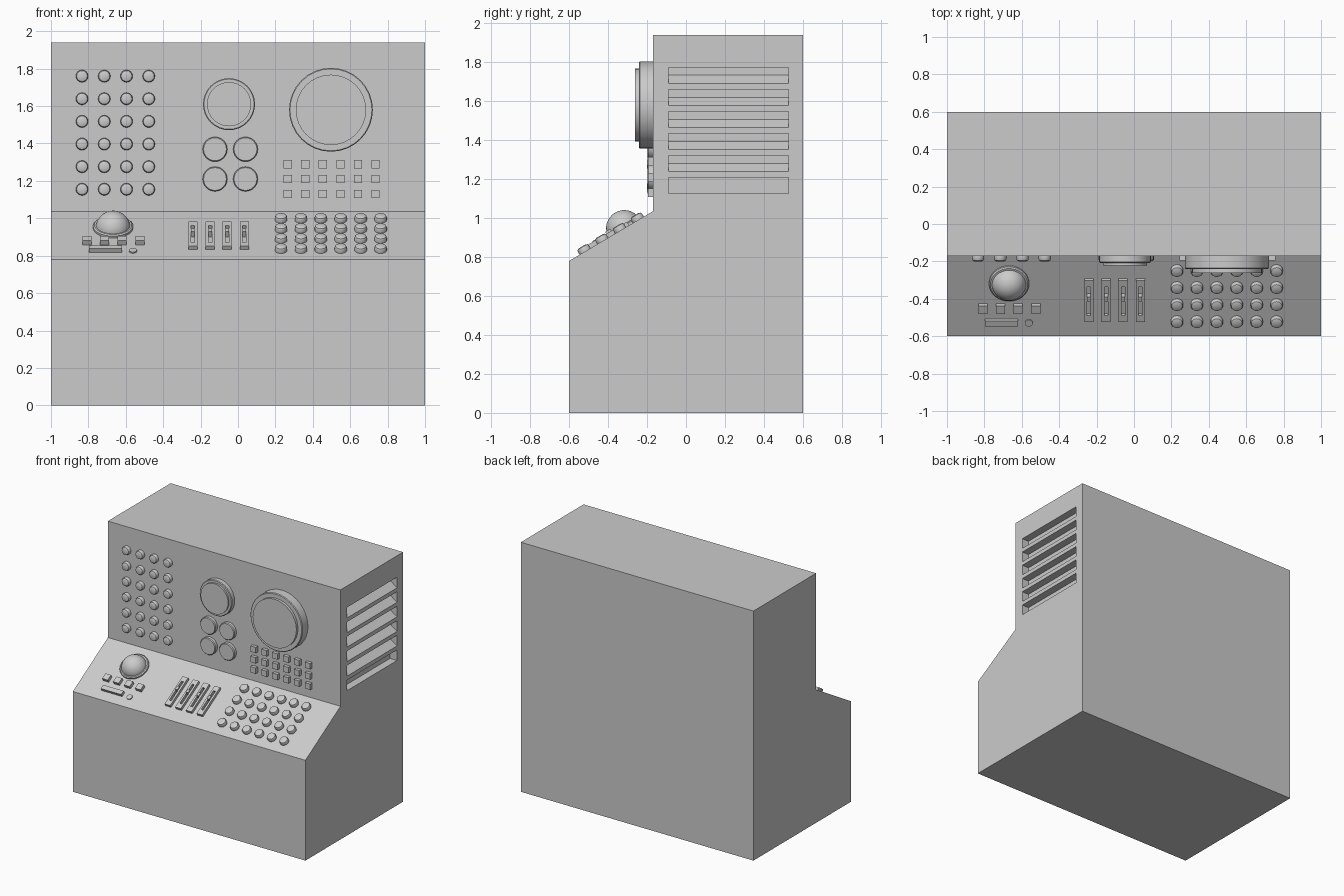
import bpy, bmesh, math
from mathutils import Matrix, Vector

if "Cube" in bpy.data.objects:
    bpy.data.objects.remove(bpy.data.objects["Cube"])

PANEL_Y, DESK_Y, DESK_Z, LIP_Z, TOP = -0.17, -0.6, 0.78, 1.035, 1.94
RISE = (LIP_Z - DESK_Z) / (PANEL_Y - DESK_Y)


def wall(x, z):
    """Frame on the upright panel, local z pointing out."""
    return Matrix.Translation((x, PANEL_Y, z)) @ Matrix.Rotation(math.pi / 2, 4, 'X')


def desk(x, y):
    """Frame on the sloping desk, local z pointing out."""
    z = DESK_Z + (y - DESK_Y) * RISE
    return Matrix.Translation((x, y, z)) @ Matrix.Rotation(math.atan(RISE), 4, 'X')


def finish(name, bm, smooth=False):
    bmesh.ops.recalc_face_normals(bm, faces=bm.faces[:])
    me = bpy.data.meshes.new(name)
    bm.to_mesh(me)
    bm.free()
    ob = bpy.data.objects.new(name, me)
    bpy.context.collection.objects.link(ob)
    if smooth:
        bpy.ops.object.select_all(action='DESELECT')
        bpy.context.view_layer.objects.active = ob
        ob.select_set(True)
        bpy.ops.object.shade_smooth_by_angle(angle=math.radians(35))
    return ob


def lathe(bm, frame, profile, n):
    """Stack rings of (radius, height) into a capped solid."""
    rings = [[bm.verts.new(frame @ Vector((r * math.cos(2 * math.pi * i / n),
                                           r * math.sin(2 * math.pi * i / n), h)))
              for i in range(n)] for r, h in profile]
    for a, b in zip(rings, rings[1:]):
        for i in range(n):
            bm.faces.new((a[i], a[(i + 1) % n], b[(i + 1) % n], b[i]))
    bm.faces.new(rings[0][::-1])
    bm.faces.new(rings[-1])


def box(bm, frame, sx, sy, h, cx=0, cy=0):
    m = frame @ Matrix.Translation((cx, cy, h / 2)) @ Matrix.Diagonal((sx, sy, h, 1))
    bmesh.ops.create_cube(bm, size=1, matrix=m)


def prism(bm, pts, to3d, a, b):
    """Extrude a closed 2D outline between a and b."""
    v = [[bm.verts.new(to3d(p, t)) for p in pts] for t in (a, b)]
    n = len(pts)
    for i in range(n):
        j = (i + 1) % n
        bm.faces.new((v[0][i], v[0][j], v[1][j], v[1][i]))
    bm.faces.new(v[0][::-1])
    bm.faces.new(v[1])


# Cabinet
bm = bmesh.new()
prism(bm, [(DESK_Y, 0), (0.6, 0), (0.6, TOP), (PANEL_Y, TOP), (PANEL_Y, LIP_Z), (DESK_Y, DESK_Z)],
      lambda p, t: (t, p[0], p[1]), -1, 1)
cabinet = finish("cabinet", bm)

# Vent slots on the right side: five with sloping sills, the lowest plain
bm = bmesh.new()
for i in range(6):
    z1 = 1.773 - i * 0.113
    z0 = z1 - 0.082
    back = z0 + (0.042 if i < 5 else 0)
    pts = [(1.02, z0), (1, z0), (0.94, back), (0.94, z1), (1.02, z1)]
    prism(bm, pts if i < 5 else pts[:1] + pts[2:], lambda p, t: (p[0], t, p[1]), -0.09, 0.525)
cutter = finish("vent_cutter", bm)
cutter.hide_render = True
cutter.hide_set(True)
mod = cabinet.modifiers.new("vents", 'BOOLEAN')
mod.operation, mod.solver, mod.object = 'DIFFERENCE', 'EXACT', cutter

# Round buttons on the upright panel and the desk
button = [(0.033, 0), (0.033, 0.018), (0.029, 0.026), (0.02, 0.03)]
bm = bmesh.new()
for c in range(4):
    for r in range(6):
        lathe(bm, wall(-0.834 + c * 0.119, 1.76 - r * 0.121), button, 16)
finish("panel_buttons", bm, True)
bm = bmesh.new()
for c in range(6):
    for r in range(4):
        lathe(bm, desk(0.23 + c * 0.1065, -0.245 - r * 0.091), button, 16)
finish("desk_buttons", bm, True)

# Dials: two large stepped ones and four small
bm = bmesh.new()
lathe(bm, wall(-0.048, 1.61), [(0.139, 0), (0.139, 0.033), (0.134, 0.038), (0.118, 0.038), (0.118, 0.052)], 32)
finish("medium_dial", bm, True)
bm = bmesh.new()
lathe(bm, wall(0.497, 1.58), [(0.224, 0), (0.224, 0.066), (0.219, 0.071), (0.188, 0.071), (0.188, 0.091)], 32)
finish("large_dial", bm, True)
bm = bmesh.new()
for x in (-0.123, 0.04):
    for z in (1.369, 1.21):
        lathe(bm, wall(x, z), [(0.066, 0), (0.066, 0.022), (0.061, 0.028)], 24)
finish("small_dials", bm, True)

# Square keys under the large dial
bm = bmesh.new()
for c in range(6):
    for r in range(3):
        box(bm, wall(0.267 + c * 0.0936, 1.29 - r * 0.08), 0.045, 0.045, 0.026)
finish("panel_keys", bm)

# Trackball and its collar
bm = bmesh.new()
lathe(bm, desk(-0.668, -0.315), [(0.107, 0), (0.107, 0.012), (0.1, 0.018)], 32)
finish("trackball_collar", bm, True)
bm = bmesh.new()
bmesh.ops.create_uvsphere(bm, u_segments=32, v_segments=16, radius=0.093, matrix=desk(-0.668, -0.317))
finish("trackball", bm, True)

# Keys, bar and small stud in front of the trackball
bm = bmesh.new()
for c in range(4):
    box(bm, desk(-0.808 + c * 0.0943, -0.447), 0.048, 0.048, 0.026)
box(bm, desk(-0.708, -0.522), 0.176, 0.034, 0.024)
finish("desk_keys", bm)
bm = bmesh.new()
lathe(bm, desk(-0.562, -0.527), [(0.021, 0), (0.021, 0.008)], 16)
finish("desk_stud", bm, True)

# Sliders: slotted frame with a knob
bm = bmesh.new()
for c in range(4):
    f = desk(-0.241 + c * 0.0917, -0.402)
    for s in (-1, 1):
        box(bm, f, 0.015, 0.256, 0.022, cx=s * 0.0165)
        box(bm, f, 0.018, 0.04, 0.022, cy=s * 0.108)
    box(bm, f, 0.018, 0.03, 0.034, cy=0.02)
finish("sliders", bm)
